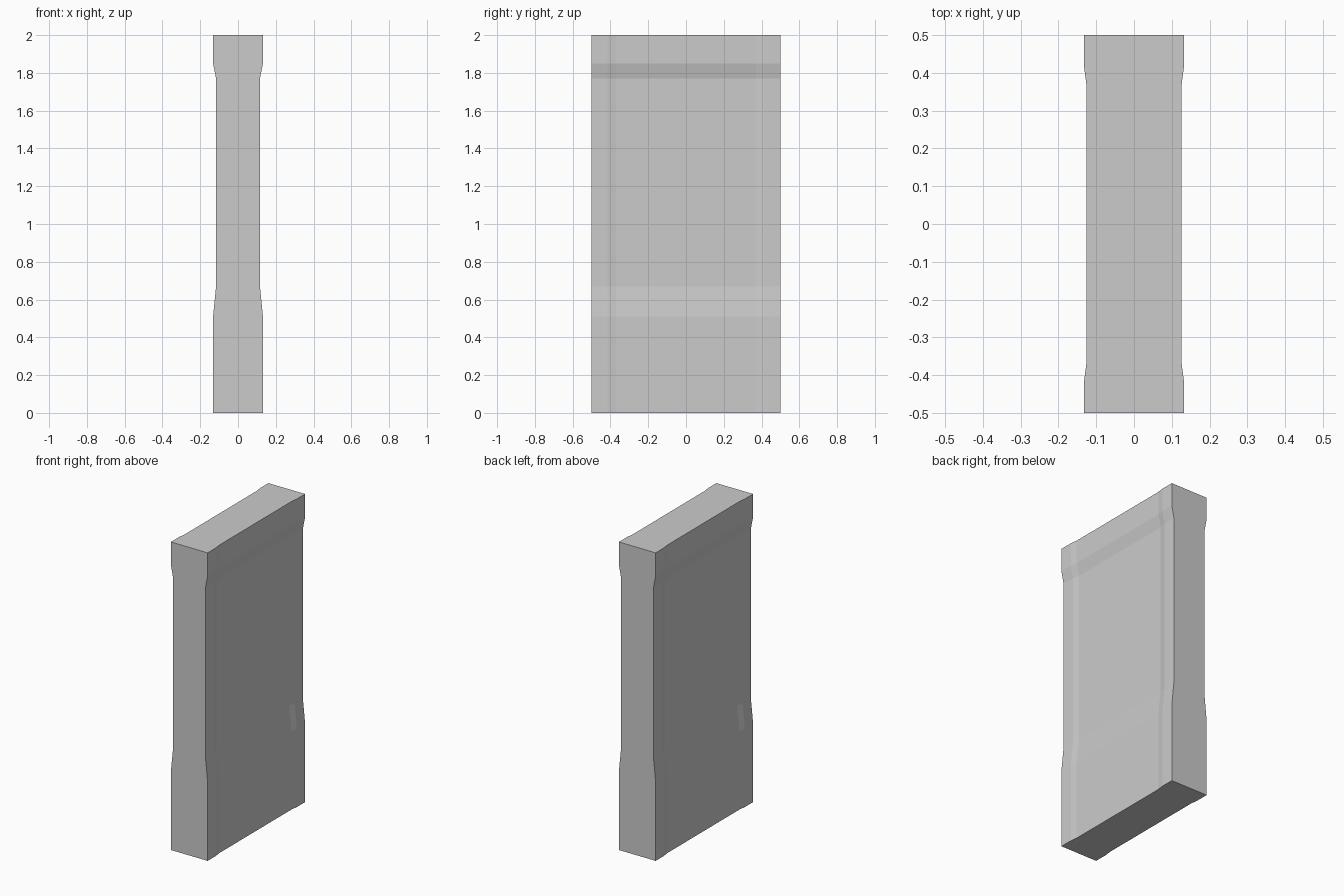
import bpy, bmesh

if "Cube" in bpy.data.objects:
    bpy.data.objects.remove(bpy.data.objects["Cube"])

# Height stations: (z, half thickness at the end posts, half thickness of the recessed centre)
levels = [(0.0, 0.132, 0.126), (0.51, 0.132, 0.126), (0.67, 0.116, 0.108),
          (1.77, 0.116, 0.108), (1.85, 0.132, 0.126), (2.0, 0.132, 0.126)]


def outline(z, post, centre):
    """Horizontal cross-section: thick posts at both ends, thinner middle."""
    side = [(post, -0.5), (post, -0.415), (centre, -0.37),
            (centre, 0.37), (post, 0.415), (post, 0.5)]
    return [(x, y, z) for x, y in side] + [(-x, y, z) for x, y in reversed(side)]


# Wall panel: loft the cross-sections upward and cap both ends
bm = bmesh.new()
rings = [[bm.verts.new(p) for p in outline(*lv)] for lv in levels]
for low, high in zip(rings, rings[1:]):
    n = len(low)
    for i in range(n):
        j = (i + 1) % n
        bm.faces.new((low[i], low[j], high[j], high[i]))
bm.faces.new(rings[0][::-1])
bm.faces.new(rings[-1])
bmesh.ops.recalc_face_normals(bm, faces=bm.faces)

mesh = bpy.data.meshes.new("wall_panel")
bm.to_mesh(mesh)
bm.free()
bpy.context.collection.objects.link(bpy.data.objects.new("wall_panel", mesh))
